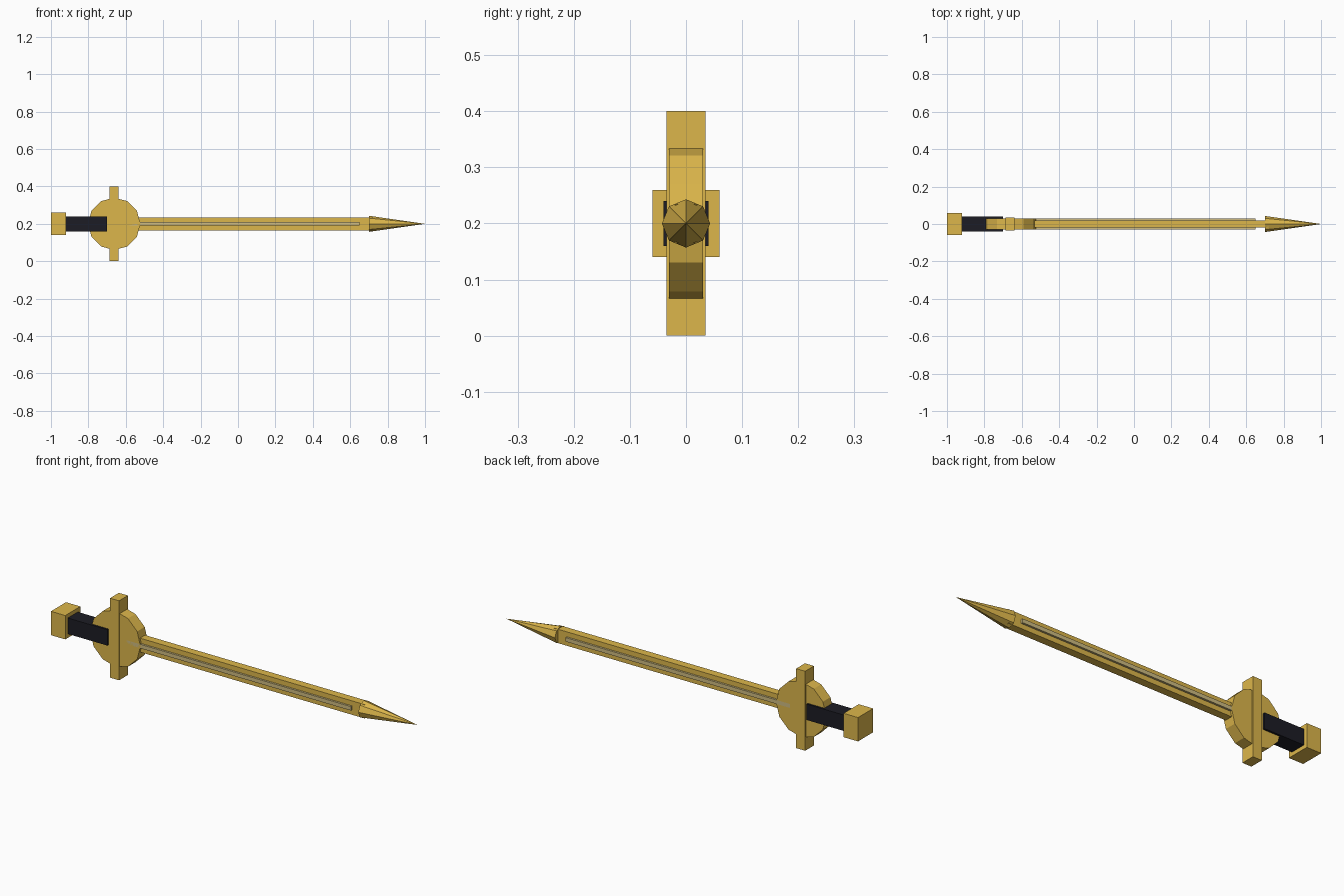
import bpy, math

if "Cube" in bpy.data.objects:
    bpy.data.objects.remove(bpy.data.objects["Cube"])

Z = 0.2  # height of the sword's long axis


def material(name, color):
    m = bpy.data.materials.new(name)
    m.diffuse_color = (*color, 1)
    m.use_nodes = True
    m.node_tree.nodes["Principled BSDF"].inputs["Base Color"].default_value = m.diffuse_color
    return m


gold = material("gold", (0.72, 0.47, 0.07))
dark = material("dark_wrap", (0.012, 0.012, 0.018))
pale = material("pale_gold", (0.62, 0.50, 0.22))


def finish(name, mat):
    o = bpy.context.object
    o.name = name
    o.data.materials.append(mat)
    return o


def box(name, x0, x1, half_y, half_z, mat):
    bpy.ops.mesh.primitive_cube_add(size=1, location=((x0 + x1) / 2, 0, Z))
    o = finish(name, mat)
    o.scale = (x1 - x0, 2 * half_y, 2 * half_z)
    bpy.ops.object.transform_apply(location=False, rotation=False, scale=True)
    return o


# Handle
box("pommel", -1.0, -0.92, 0.06, 0.06, gold)
box("grip", -0.93, -0.70, 0.04, 0.04, dark)

# Guard: twelve-sided disc with an upright bar
bpy.ops.mesh.primitive_cylinder_add(vertices=12, radius=0.14, depth=0.06,
                                    location=(-0.662, 0, Z),
                                    rotation=(math.pi / 2, 0, 0))
finish("guard_disc", gold)
box("guard_bar", -0.688, -0.638, 0.035, 0.2, gold)

# Blade with a raised strip along both faces
box("blade", -0.60, 0.72, 0.02, 0.035, gold)
box("blade_strip", -0.60, 0.65, 0.03, 0.01, pale)

# Eight-sided point
bpy.ops.mesh.primitive_cone_add(vertices=8, radius1=0.043, radius2=0, depth=0.3,
                                location=(0.85, 0, Z),
                                rotation=(0, math.pi / 2, 0))
finish("blade_tip", gold)
